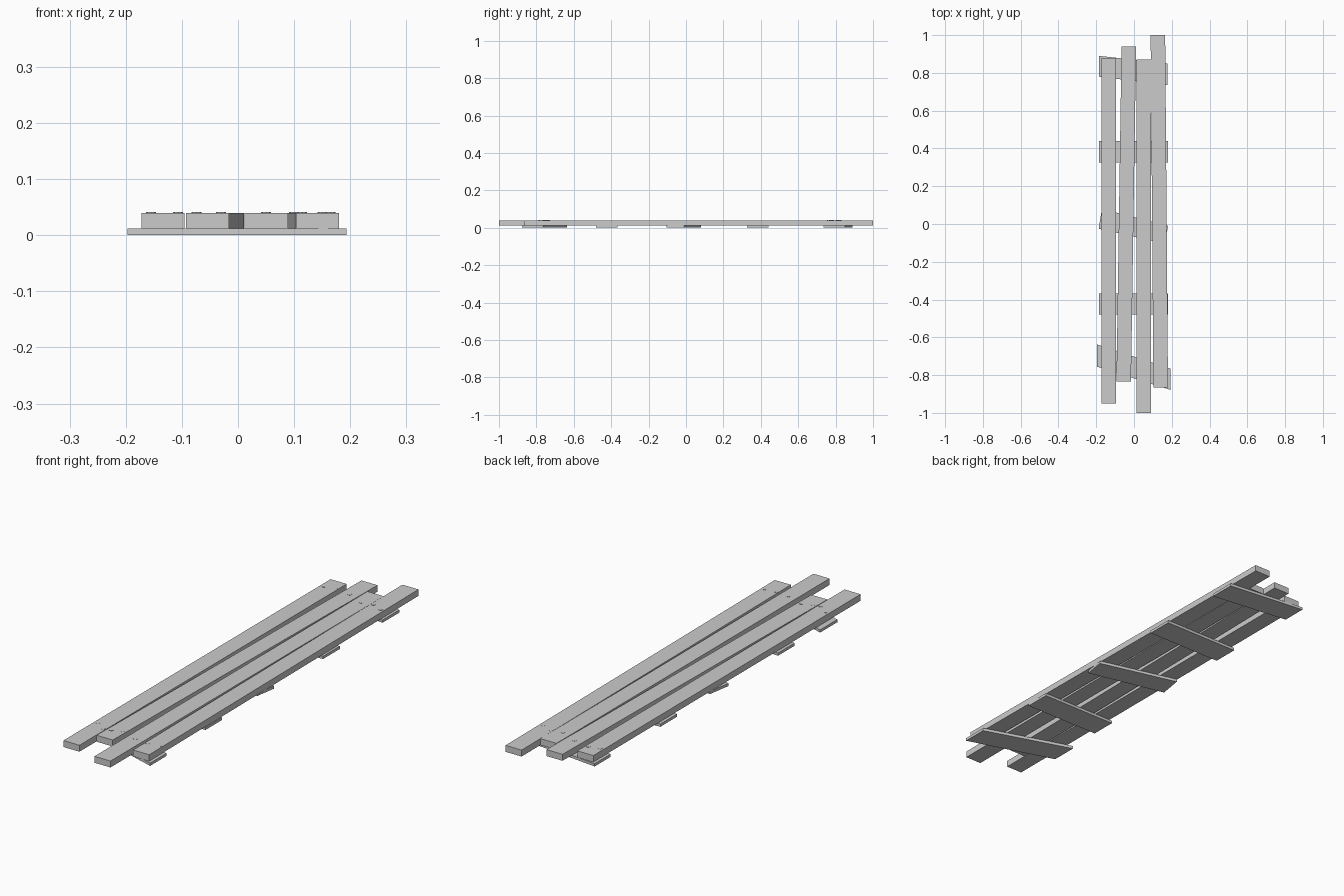
import bpy, bmesh

if "Cube" in bpy.data.objects:
    bpy.data.objects.remove(bpy.data.objects["Cube"])


def slab(name, corners, z0, z1):
    """Extrude a four-cornered outline from z0 up to z1."""
    bm = bmesh.new()
    base = bm.faces.new([bm.verts.new((x, y, z0)) for x, y in corners])
    top = bmesh.ops.extrude_face_region(bm, geom=[base])["geom"]
    for v in top:
        if isinstance(v, bmesh.types.BMVert):
            v.co.z = z1
    bmesh.ops.recalc_face_normals(bm, faces=bm.faces)
    mesh = bpy.data.meshes.new(name)
    bm.to_mesh(mesh)
    bm.free()
    ob = bpy.data.objects.new(name, mesh)
    bpy.context.collection.objects.link(ob)
    return ob


# Long planks: left x at front, left x at back, front y, back y
PLANK_W, PLANK_Z, TOP_Z = 0.077, 0.012, 0.04
planks = [(-0.172, -0.172, -0.95, 0.88),
          (-0.093, -0.066, -0.835, 0.94),
          (0.012, 0.012, -1.0, 0.87),
          (0.103, 0.088, -0.865, 1.0)]
for i, (xf, xb, yf, yb) in enumerate(planks, 1):
    slab(f"plank_{i}", [(xf, yf), (xf + PLANK_W, yf),
                        (xb + PLANK_W, yb), (xb, yb)], PLANK_Z, TOP_Z)

# Cross battens underneath, each a little crooked
battens = {
    "batten_back": [(-0.185, 0.78), (0.178, 0.735), (0.178, 0.85), (-0.185, 0.89)],
    "batten_mid_back": [(-0.185, 0.325), (0.18, 0.325), (0.18, 0.44), (-0.185, 0.44)],
    "batten_middle": [(-0.187, -0.025), (0.165, -0.105), (0.18, -0.01), (-0.17, 0.08)],
    "batten_mid_front": [(-0.185, -0.48), (0.18, -0.48), (0.18, -0.367), (-0.185, -0.367)],
    "batten_front": [(-0.197, -0.755), (0.193, -0.878), (0.193, -0.765), (-0.197, -0.637)],
}
for name, corners in battens.items():
    slab(name, corners, 0.0, PLANK_Z)

# Nail heads at both ends
steel = bpy.data.materials.new("steel")
steel.diffuse_color = (0.6, 0.6, 0.6, 1)
steel.use_nodes = True
steel.node_tree.nodes["Principled BSDF"].inputs["Base Color"].default_value = steel.diffuse_color
nails = [(-0.155, 0.81), (-0.107, 0.822), (-0.03, 0.807), (0.05, 0.772), (0.1, 0.783), (0.151, 0.762),
         (-0.155, -0.737), (-0.107, -0.77), (-0.074, -0.762), (-0.03, -0.746),
         (0.05, -0.774), (0.114, -0.78), (0.165, -0.773)]
for i, (x, y) in enumerate(nails, 1):
    bpy.ops.mesh.primitive_cylinder_add(vertices=8, radius=0.009, depth=0.005,
                                        location=(x, y, TOP_Z - 0.0015))
    nail = bpy.context.object
    nail.name = f"nail_{i}"
    nail.data.materials.append(steel)
